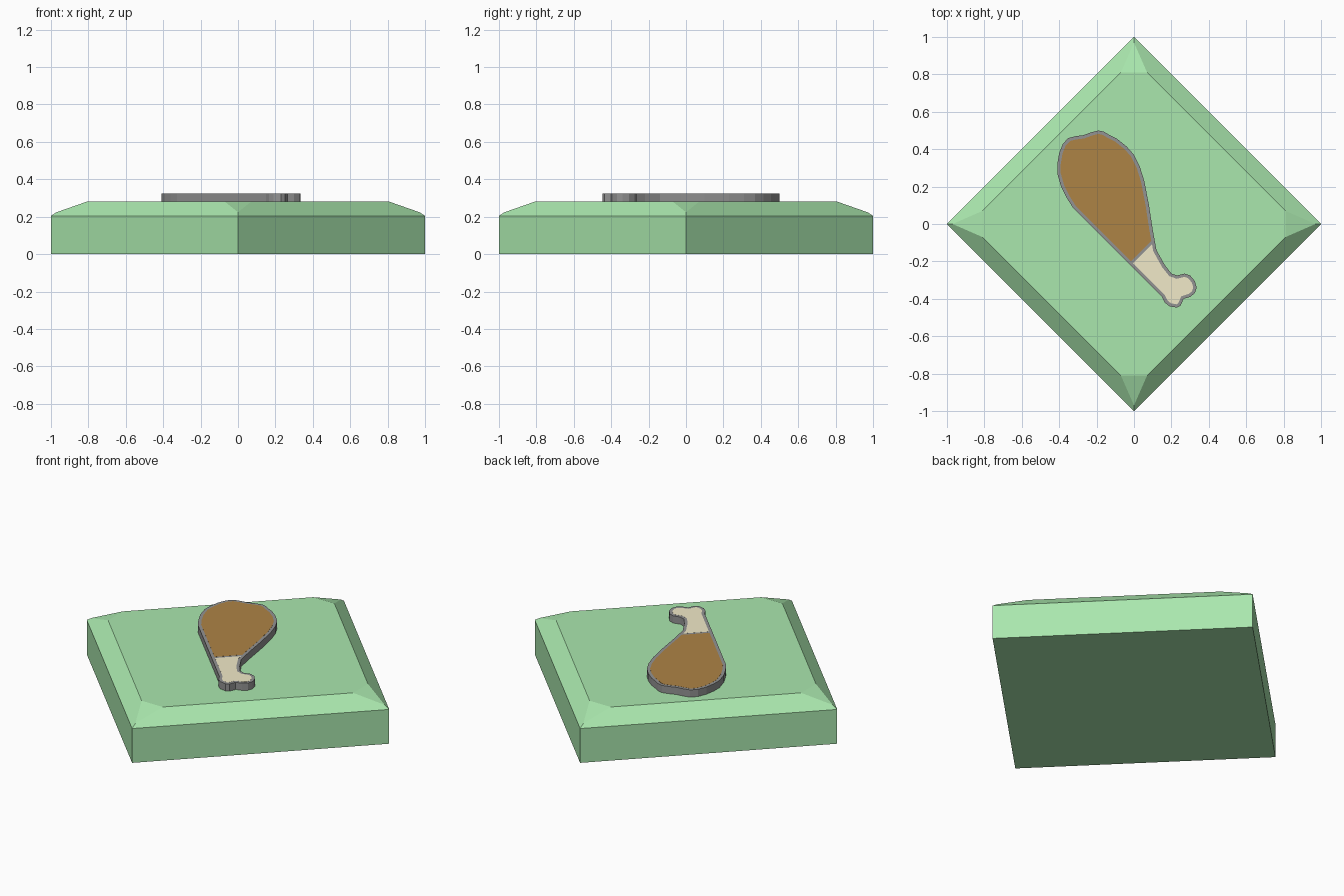
import bpy, bmesh
from mathutils import Vector

if "Cube" in bpy.data.objects:
    bpy.data.objects.remove(bpy.data.objects["Cube"])


def material(name, rgb):
    mat = bpy.data.materials.new(name)
    mat.diffuse_color = (*rgb, 1)
    mat.use_nodes = True
    mat.node_tree.nodes["Principled BSDF"].inputs["Base Color"].default_value = mat.diffuse_color
    return mat


def finish(bm, name, mat):
    bmesh.ops.recalc_face_normals(bm, faces=bm.faces)
    mesh = bpy.data.meshes.new(name)
    bm.to_mesh(mesh)
    bm.free()
    mesh.materials.append(mat)
    obj = bpy.data.objects.new(name, mesh)
    bpy.context.collection.objects.link(obj)
    return obj


def inset(points, d):
    # move each point of a counter-clockwise outline inward
    result = []
    for i, p in enumerate(points):
        a = (p - points[i - 1]).normalized()
        b = (points[(i + 1) % len(points)] - p).normalized()
        n = (Vector((-a.y, a.x)) + Vector((-b.y, b.x))).normalized()
        result.append(p + n * d)
    return result


def slab(name, points, z0, z1, mat, cut=None, side=1):
    # extruded outline, optionally keeping one side of a cut across the leg axis
    bm = bmesh.new()
    bm.faces.new([bm.verts.new((p.x, p.y, z0)) for p in points])
    if cut is not None:
        axis = Vector((1, -1, 0)).normalized()
        bmesh.ops.bisect_plane(bm, geom=bm.verts[:] + bm.edges[:] + bm.faces[:],
                               plane_co=axis * cut, plane_no=axis * side,
                               clear_inner=True)
    ext = bmesh.ops.extrude_face_region(bm, geom=bm.faces[:], use_keep_orig=True)
    top = [v for v in ext["geom"] if isinstance(v, bmesh.types.BMVert)]
    bmesh.ops.translate(bm, verts=top, vec=(0, 0, z1 - z0))
    return finish(bm, name, mat)


green = material("green", (0.40, 0.80, 0.42))
dark = material("charcoal", (0.29, 0.29, 0.29))
brown = material("roast_brown", (0.42, 0.23, 0.06))
cream = material("bone_cream", (0.88, 0.82, 0.58))

# diamond tile: square sides, sloped rim and clipped corners round the top
bm = bmesh.new()
low, rim, ridge, left, right = [], [], [], [], []
for c, s in ((1, 0), (0, 1), (-1, 0), (0, -1)):
    def at(x, y, z):
        return bm.verts.new((x * c - y * s, x * s + y * c, z))
    low.append(at(1, 0, 0))
    rim.append(at(1, 0, 0.205))
    ridge.append(at(0.97, 0, 0.224))
    right.append(at(0.81, -0.07, 0.28))
    left.append(at(0.81, 0.07, 0.28))
for i in range(4):
    j = (i + 1) % 4
    bm.faces.new((low[i], low[j], rim[j], rim[i]))
    bm.faces.new((rim[i], rim[j], ridge[j], right[j], left[i], ridge[i]))
    bm.faces.new((ridge[i], left[i], right[i]))
bm.faces.new([v for pair in zip(right, left) for v in pair])
bm.faces.new(low[::-1])
finish(bm, "tile_base", green)

# drumstick outline, counter-clockwise from the neck
outline = [Vector(p) for p in (
    (0.12, -0.14), (0.10, -0.03), (0.08, 0.10), (0.055, 0.23), (0.03, 0.31),
    (0, 0.37), (-0.04, 0.415), (-0.09, 0.455), (-0.13, 0.475), (-0.16, 0.493),
    (-0.19, 0.50), (-0.23, 0.49), (-0.27, 0.475), (-0.31, 0.47), (-0.35, 0.46),
    (-0.38, 0.43), (-0.40, 0.38), (-0.41, 0.32), (-0.41, 0.27), (-0.39, 0.20),
    (-0.36, 0.14), (-0.325, 0.085), (0.15, -0.39), (0.165, -0.42), (0.19, -0.44),
    (0.23, -0.447), (0.25, -0.435), (0.265, -0.40), (0.30, -0.39), (0.325, -0.37),
    (0.335, -0.34), (0.325, -0.305), (0.30, -0.275), (0.27, -0.265),
    (0.23, -0.275), (0.20, -0.265), (0.165, -0.22))]
slab("drumstick_outline", outline, 0.26, 0.323, dark)

# coloured inlays, a hair above the dark outline
inner = inset(outline, 0.018)
slab("drumstick_meat", inner, 0.30, 0.3235, brown, 0.13, -1)
slab("drumstick_bone", inner, 0.30, 0.3235, cream, 0.145, 1)
